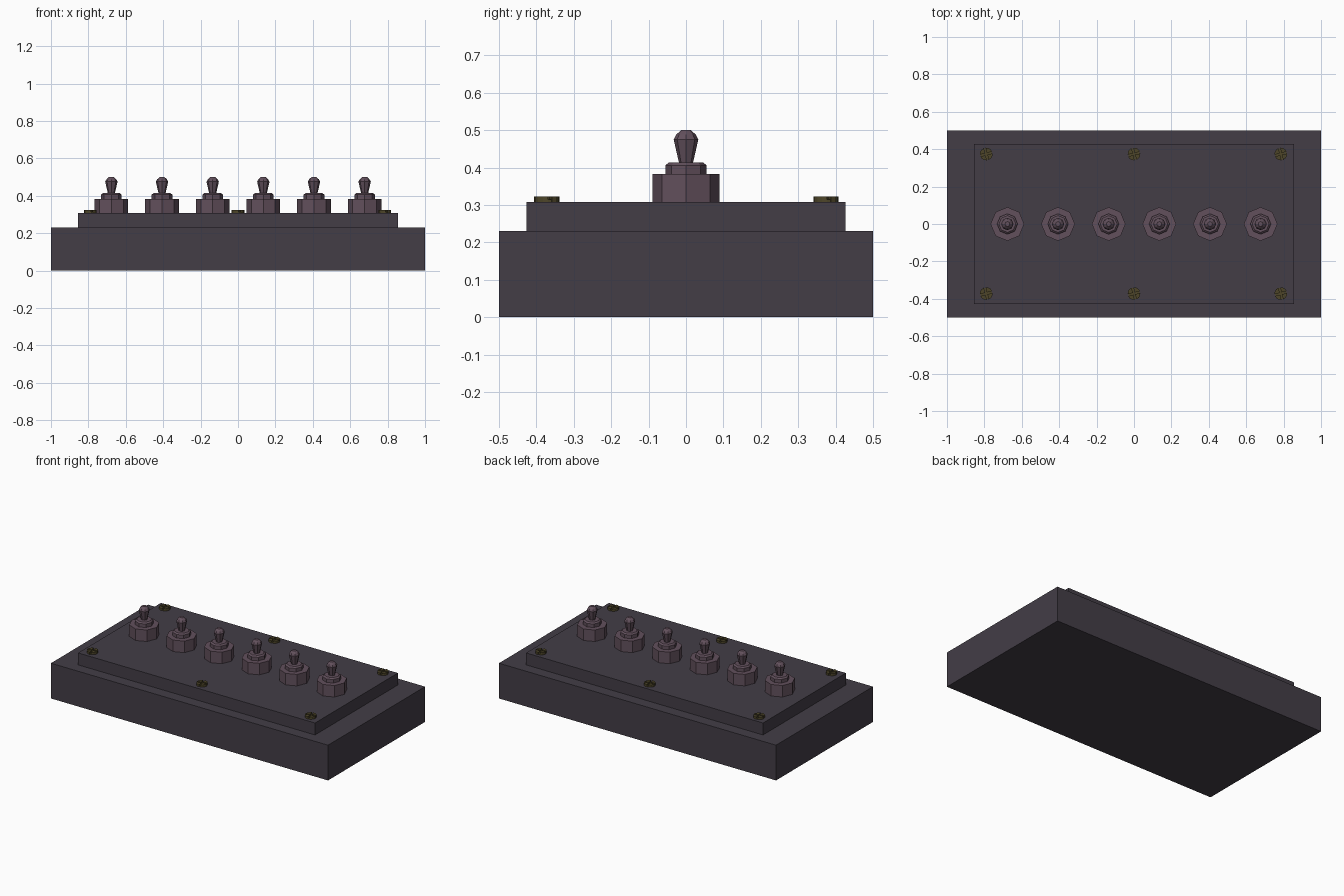
import bpy, bmesh, math

if "Cube" in bpy.data.objects:
    bpy.data.objects.remove(bpy.data.objects["Cube"])


def material(name, rgb):
    m = bpy.data.materials.new(name)
    m.diffuse_color = (*rgb, 1)
    m.use_nodes = True
    m.node_tree.nodes["Principled BSDF"].inputs["Base Color"].default_value = m.diffuse_color
    return m


PLUM_GREY = material("plum_grey", (0.056, 0.047, 0.062))
MAUVE = material("mauve", (0.122, 0.080, 0.107))
OLIVE = material("olive_brass", (0.075, 0.060, 0.022))


def finish(bm, name, mat, loc=(0, 0, 0)):
    bmesh.ops.recalc_face_normals(bm, faces=bm.faces)
    me = bpy.data.meshes.new(name)
    bm.to_mesh(me)
    bm.free()
    me.materials.append(mat)
    ob = bpy.data.objects.new(name, me)
    ob.location = loc
    bpy.context.collection.objects.link(ob)
    return ob


def prism(bm, outline, z0, z1):
    lo = [bm.verts.new((x, y, z0)) for x, y in outline]
    hi = [bm.verts.new((x, y, z1)) for x, y in outline]
    bm.faces.new(lo)
    bm.faces.new(hi)
    n = len(lo)
    for i in range(n):
        j = (i + 1) % n
        bm.faces.new((lo[i], lo[j], hi[j], hi[i]))


def box(name, hx, hy, z0, z1, mat):
    bm = bmesh.new()
    prism(bm, [(-hx, -hy), (hx, -hy), (hx, hy), (-hx, hy)], z0, z1)
    return finish(bm, name, mat)


def turned(bm, profile, sides=8):
    # stack of rings from (radius, height) pairs, capped at both ends
    rings = []
    for r, z in profile:
        rings.append([bm.verts.new((r * math.cos(2 * math.pi * i / sides),
                                    r * math.sin(2 * math.pi * i / sides), z))
                      for i in range(sides)])
    bm.faces.new(rings[0])
    bm.faces.new(rings[-1])
    for a, b in zip(rings, rings[1:]):
        for i in range(sides):
            j = (i + 1) % sides
            bm.faces.new((a[i], a[j], b[j], b[i]))


# Box body and cover plate
box("base_box", 1.0, 0.5, 0.0, 0.23, PLUM_GREY)
box("cover_plate", 0.855, 0.427, 0.23, 0.308, PLUM_GREY)

# Row of six toggle switches: nut, collar and flared lever
for i in range(6):
    bm = bmesh.new()
    turned(bm, [(0.09, 0.308), (0.09, 0.383), (0.055, 0.383), (0.055, 0.406),
                (0.045, 0.414), (0.019, 0.414), (0.033, 0.475), (0.026, 0.488),
                (0.013, 0.5)])
    finish(bm, f"toggle_switch_{i + 1}", MAUVE, (-0.677 + 0.2708 * i, 0, 0))

# Six screws: thin disc with four raised quarters leaving a cross slot
R, GAP = 0.034, 0.005
for ix, x in enumerate((-0.79, 0.0, 0.785)):
    for iy, y in enumerate((-0.372, 0.374)):
        bm = bmesh.new()
        turned(bm, [(R * 0.92, 0.308), (R * 0.92, 0.314)], 16)
        a0 = math.asin(GAP / R)
        for q in range(4):
            pts = [(GAP, GAP)]
            for k in range(4):
                a = a0 + (math.pi / 2 - 2 * a0) * k / 3
                pts.append((R * math.cos(a), R * math.sin(a)))
            t = q * math.pi / 2 + 0.25
            c, s = math.cos(t), math.sin(t)
            prism(bm, [(c * u - s * v, s * u + c * v) for u, v in pts], 0.308, 0.323)
        finish(bm, f"screw_{ix + 1}_{iy + 1}", OLIVE, (x, y, 0))
